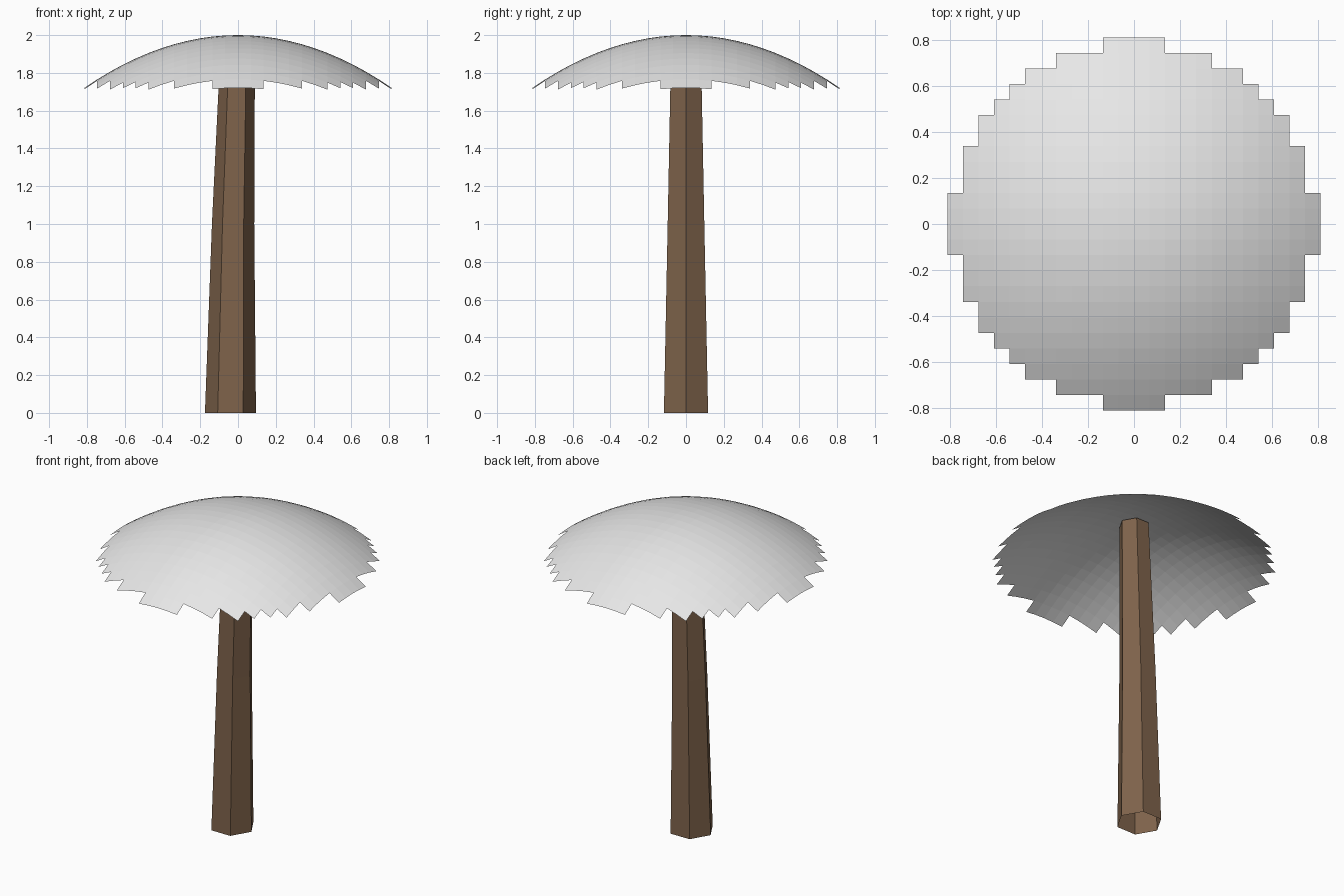
import bpy
import bmesh
import math

cube = bpy.data.objects.get("Cube")
if cube:
    bpy.data.objects.remove(cube, do_unlink=True)


def make_material(name, color):
    mat = bpy.data.materials.new(name)
    mat.use_nodes = True
    mat.diffuse_color = color
    mat.node_tree.nodes["Principled BSDF"].inputs["Base Color"].default_value = color
    return mat


def finish(bm, name, mat):
    mesh = bpy.data.meshes.new(name)
    bm.to_mesh(mesh)
    bm.free()
    mesh.materials.append(mat)
    obj = bpy.data.objects.new(name, mesh)
    bpy.context.collection.objects.link(obj)
    return obj


bark = make_material("brown bark", (0.21, 0.125, 0.07, 1))
leaf = make_material("pale grey", (0.8, 0.8, 0.8, 1))

# Canopy: a square grid trimmed to a stepped disc, bent into a shallow dome
CELLS = 12
STEP = 0.813 / CELLS
DROP = 0.422
bm = bmesh.new()
bmesh.ops.create_grid(bm, x_segments=2 * CELLS, y_segments=2 * CELLS,
                      size=CELLS * STEP)
limit = math.sqrt(150) * STEP
outside = [f for f in bm.faces if max(v.co.xy.length for v in f.verts) > limit]
bmesh.ops.delete(bm, geom=outside, context='FACES')
for v in bm.verts:
    v.co.z = 2 - DROP * v.co.xy.length_squared
finish(bm, "canopy", leaf)

# Trunk: open six-sided tube that tapers and leans; rings are (x, z, radius)
SIDES = 6
bm = bmesh.new()
rings = []
for cx, z, radius in ((-0.04, 0, 0.135), (-0.026, 1.0, 0.112), (0, 1.985, 0.09)):
    angles = [math.tau * i / SIDES for i in range(SIDES)]
    rings.append([bm.verts.new((cx + radius * math.cos(a), radius * math.sin(a), z))
                  for a in angles])
for low, high in zip(rings, rings[1:]):
    for i in range(SIDES):
        j = (i + 1) % SIDES
        bm.faces.new((low[i], low[j], high[j], high[i]))
finish(bm, "trunk", bark)
